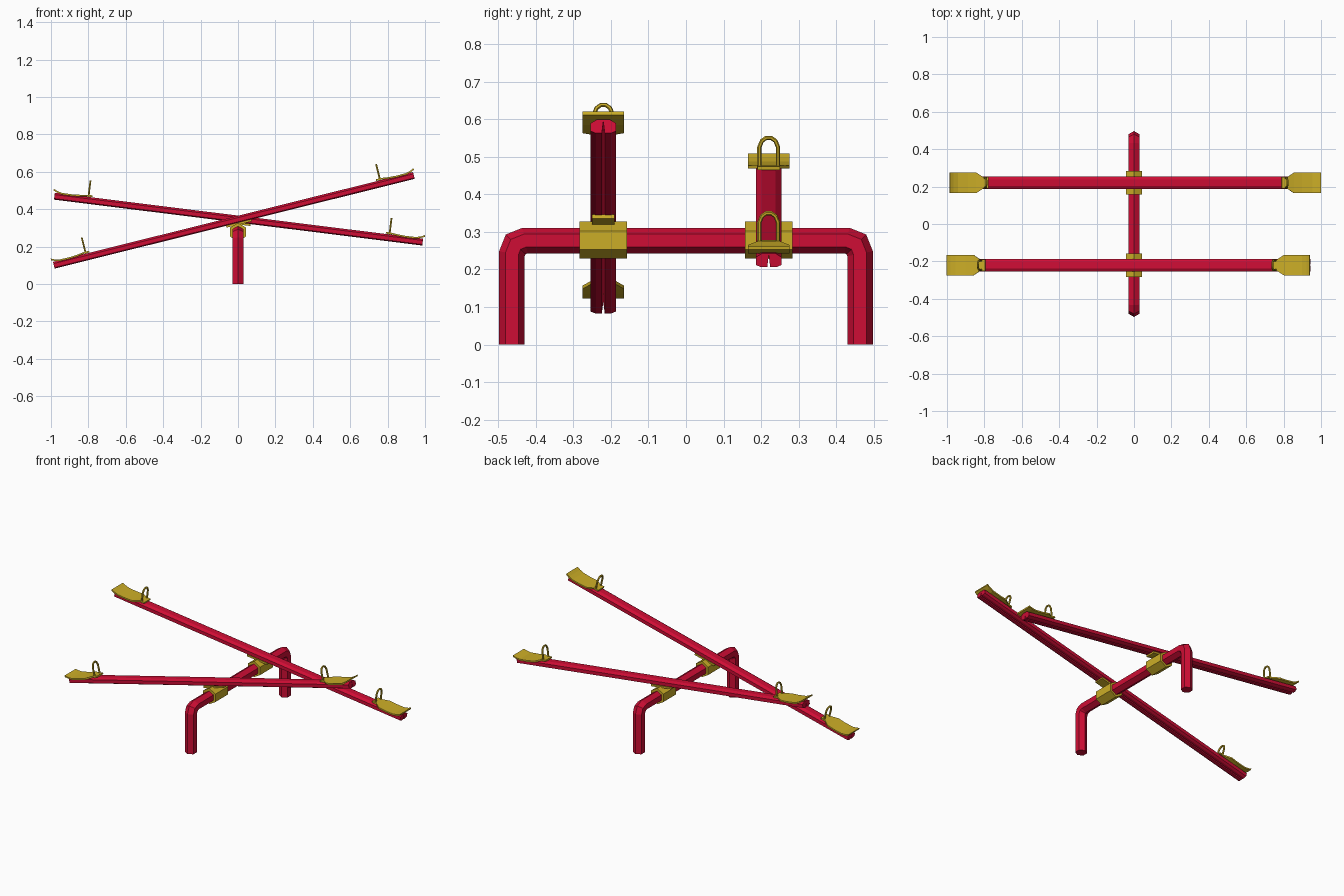
import bpy, bmesh, math
from mathutils import Matrix, Vector

if "Cube" in bpy.data.objects:
    bpy.data.objects.remove(bpy.data.objects["Cube"])


def material(name, col):
    m = bpy.data.materials.new(name)
    m.diffuse_color = (*col, 1)
    m.use_nodes = True
    m.node_tree.nodes["Principled BSDF"].inputs["Base Color"].default_value = m.diffuse_color
    return m


RED = material("red paint", (0.62, 0.004, 0.035))
YELLOW = material("yellow paint", (0.60, 0.42, 0.02))


def loft(name, rings, mat, matrix=Matrix()):
    """Skin a list of equal-sized rings and cap both ends."""
    bm = bmesh.new()
    vs = [[bm.verts.new(p) for p in r] for r in rings]
    n = len(vs[0])
    for a, b in zip(vs, vs[1:]):
        for i in range(n):
            bm.faces.new((a[i], a[(i + 1) % n], b[(i + 1) % n], b[i]))
    bm.faces.new(vs[0])
    bm.faces.new(vs[-1])
    bmesh.ops.recalc_face_normals(bm, faces=bm.faces)
    me = bpy.data.meshes.new(name)
    bm.to_mesh(me)
    bm.free()
    me.materials.append(mat)
    ob = bpy.data.objects.new(name, me)
    ob.matrix_world = matrix
    bpy.context.collection.objects.link(ob)
    return ob


def tube_rings(path, r, x=0.0, sides=6):
    """Rings of a tube along a (y, z) path lying in the plane at x."""
    pts = [Vector(p) for p in path]
    rings = []
    for i, p in enumerate(pts):
        d0 = (p - pts[i - 1]).normalized() if i else None
        d1 = (pts[i + 1] - p).normalized() if i < len(pts) - 1 else None
        d0, d1 = d0 or d1, d1 or d0
        t = (d0 + d1).normalized()
        k = r / max(t.dot(d0), 0.5)
        nrm = Vector((-t.y, t.x))
        ring = []
        for j in range(sides):
            a = math.tau * j / sides
            q = p + nrm * k * math.cos(a)
            ring.append((x + r * math.sin(a), q.x, q.y))
        rings.append(ring)
    return rings


def mirrored(half):
    return half + [(-y, z) for y, z in reversed(half) if y != 0]


def box(name, sx, sy, z0, z1, mat, matrix):
    rings = [[(x, -sy, z0), (x, sy, z0), (x, sy, z1), (x, -sy, z1)] for x in (-sx, sx)]
    return loft(name, rings, mat, matrix)


# Bent hexagonal support pipe
frame_path = mirrored([(-0.463, 0), (-0.463, 0.242), (-0.453, 0.267), (-0.428, 0.277)])
loft("support_frame", tube_rings(frame_path, 0.034), RED)

# Beam section: chamfered top, narrow groove underneath
SECTION = [(-0.034, -0.013), (-0.034, 0.008), (-0.018, 0.018), (0.018, 0.018),
           (0.034, 0.008), (0.034, -0.013), (0.02, -0.019), (0.004, -0.019),
           (0, 0.013), (-0.004, -0.019), (-0.02, -0.019)]
# Seat stations: distance along beam, half width, top height
SEAT = [(0.79, 0.03, 0.029), (0.818, 0.03, 0.029), (0.856, 0.055, 0.024),
        (0.90, 0.055, 0.021), (0.955, 0.055, 0.022), (0.98, 0.055, 0.029),
        (1.0, 0.055, 0.038)]
HANDLE = mirrored([(-0.025, 0.018), (-0.025, 0.078), (-0.018, 0.095), (-0.007, 0.103)])

for side, y, cx, cz, tilt in (("front", -0.22, -0.0225, 0.341, 14.0),
                              ("back", 0.22, 0.003, 0.3475, -7.1)):
    M = Matrix.Translation((cx, y, cz)) @ Matrix.Rotation(math.radians(-tilt), 4, 'Y')
    # Beam
    loft(side + "_beam", [[(x, v, w) for v, w in SECTION] for x in (-0.992, 0.992)], RED, M)
    # Pivot clamp around the pipe and its plate under the beam
    loft(side + "_clamp", tube_rings([(y - 0.063, 0.278), (y + 0.063, 0.278)], 0.049), YELLOW)
    box(side + "_clamp_plate", 0.07, 0.03, -0.029, -0.018, YELLOW,
        M @ Matrix.Translation((-cx, 0, 0)))
    # Seat and handle at both ends
    for end, s in (("left", -1), ("right", 1)):
        rings = [[(s * x, -w, z), (s * x, w, z), (s * x, w, z - 0.009), (s * x, -w, z - 0.009)]
                 for x, w, z in SEAT]
        loft(f"{side}_{end}_seat", rings, YELLOW, M)
        loft(f"{side}_{end}_handle", tube_rings(HANDLE, 0.0055, s * 0.811), YELLOW, M)
